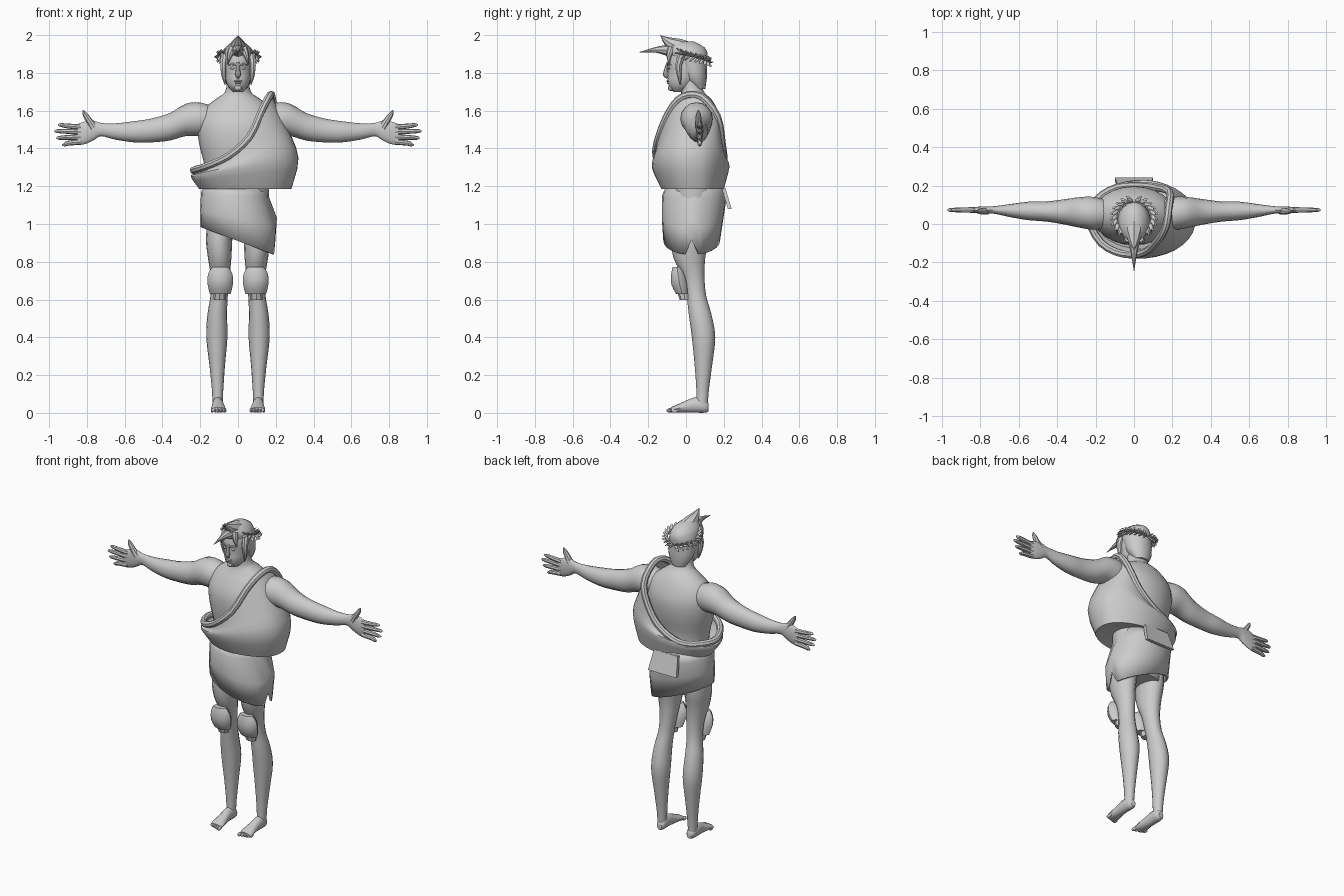
import bpy, bmesh, math
from mathutils import Vector, Matrix

cube = bpy.data.objects.get("Cube")
if cube:
    bpy.data.objects.remove(cube, do_unlink=True)

grey = bpy.data.materials.new("plain_grey")
grey.use_nodes = True
grey.diffuse_color = (0.6, 0.6, 0.6, 1)
grey.node_tree.nodes["Principled BSDF"].inputs["Base Color"].default_value = (0.6, 0.6, 0.6, 1)


def finish(ob, angle=40):
    bpy.ops.object.select_all(action='DESELECT')
    ob.select_set(True)
    bpy.context.view_layer.objects.active = ob
    if ob.type == 'CURVE':
        bpy.ops.object.convert(target='MESH')
    bpy.ops.object.shade_smooth_by_angle(angle=math.radians(angle))
    return ob


def from_bmesh(name, bm, angle=40):
    bmesh.ops.recalc_face_normals(bm, faces=bm.faces)
    me = bpy.data.meshes.new(name)
    bm.to_mesh(me)
    bm.free()
    me.materials.append(grey)
    ob = bpy.data.objects.new(name, me)
    bpy.context.collection.objects.link(ob)
    return finish(ob, angle)


def resample(pts, k, closed=False):
    """Catmull-Rom refinement of a list of tuples."""
    n = len(pts)
    get = lambda i: Vector(pts[i % n] if closed else pts[max(0, min(n - 1, i))])
    out = []
    for i in range(n if closed else n - 1):
        a, b, c, d = (get(i + j) for j in (-1, 0, 1, 2))
        for s in range(k):
            t = s / k
            out.append(b + (c - a) * (t / 2) + (a * 2 - b * 5 + c * 4 - d) * (t * t / 2)
                       + (b * 3 - a - c * 3 + d) * (t ** 3 / 2))
    if not closed:
        out.append(get(n - 1))
    return out


def skin(name, loops, caps=True, angle=40):
    bm = bmesh.new()
    rows = [[bm.verts.new(p) for p in loop] for loop in loops]
    for r, q in zip(rows, rows[1:]):
        for i in range(len(r)):
            j = (i + 1) % len(r)
            bm.faces.new((r[i], r[j], q[j], q[i]))
    if caps:
        bm.faces.new(rows[0])
        bm.faces.new(rows[-1])
    return from_bmesh(name, bm, angle)


def loft(name, axis, stations, n=16, k=3, side=1, angle=40):
    """Stations: position on axis, two centre coordinates, two radii."""
    loops = []
    for st in resample(stations, k):
        t, a, b, ra, rb = st
        loop = []
        for i in range(n):
            w = 2 * math.pi * i / n
            u, v = a + ra * math.cos(w), b + rb * math.sin(w)
            p = {'x': (t, u, v), 'y': (u, t, v), 'z': (u, v, t)}[axis]
            loop.append((p[0] * side, p[1], p[2]))
        loops.append(loop)
    return skin(name, loops, True, angle)


def tube(name, pts, closed=False, k=3, side=1):
    """Points: x, y, z, radius."""
    cu = bpy.data.curves.new(name, 'CURVE')
    cu.dimensions = '3D'
    cu.bevel_depth = 1
    cu.bevel_resolution = 2
    cu.use_fill_caps = True
    sp = cu.splines.new('POLY')
    path = resample(pts, k, closed)
    sp.points.add(len(path) - 1)
    for p, q in zip(sp.points, path):
        p.co = (q[0] * side, q[1], q[2], 1)
        p.radius = max(q[3], 0.0008)
    sp.use_cyclic_u = closed
    cu.materials.append(grey)
    ob = bpy.data.objects.new(name, cu)
    bpy.context.collection.objects.link(ob)
    return finish(ob)


def blob(name, loc, size, rot=None):
    bm = bmesh.new()
    bmesh.ops.create_uvsphere(bm, u_segments=8, v_segments=6, radius=1)
    m = Matrix.Translation(loc) @ (rot or Matrix()) @ Matrix.Diagonal((*size, 1))
    bmesh.ops.transform(bm, matrix=m, verts=bm.verts)
    return from_bmesh(name, bm)


# Torso and neck
loft("torso", 'z', [(.92, 0, .04, .14, .1), (1.05, 0, .04, .16, .12), (1.2, 0, .04, .165, .13),
                    (1.3, 0, .035, .175, .13), (1.42, 0, .04, .205, .15), (1.52, 0, .045, .215, .15),
                    (1.6, 0, .05, .19, .12), (1.66, 0, .05, .12, .085), (1.7, 0, .035, .068, .06),
                    (1.77, 0, .02, .058, .055)], n=24)

# Head and face
loft("head", 'z', [(1.7, 0, -.04, .025, .025), (1.725, 0, -.03, .05, .058), (1.76, 0, -.015, .066, .083),
                   (1.8, 0, 0, .073, .097), (1.85, 0, .005, .077, .105), (1.9, 0, .01, .072, .1),
                   (1.94, 0, .01, .045, .07)], n=20)
tube("nose", [(0, -.093, 1.855, .009), (0, -.104, 1.82, .011), (0, -.106, 1.79, .015), (0, -.096, 1.776, .008)])
blob("upper_lip", (0, -.094, 1.757), (.022, .01, .005))
blob("lower_lip", (0, -.091, 1.746), (.018, .01, .006))
blob("chin", (0, -.078, 1.72), (.022, .018, .016))

# Hair with forward spikes
loft("hair_cap", 'z', [(1.715, 0, .072, .045, .03), (1.77, 0, .05, .078, .06), (1.83, 0, .036, .084, .074),
                       (1.87, 0, .022, .085, .09), (1.9, 0, .01, .08, .105), (1.935, 0, 0, .066, .098),
                       (1.965, 0, -.01, .03, .055)], n=16, k=2)
tube("crown_spike", [(0, .02, 1.9, .06), (0, -.04, 1.935, .048), (0, -.095, 1.965, .026), (0, -.135, 1.998, .002)])
tube("front_spike", [(0, -.02, 1.9, .05), (0, -.09, 1.918, .032), (0, -.16, 1.922, .015), (0, -.245, 1.91, .001)])
for s in (1, -1):
    tube("sideburn", [(.07, -.02, 1.9, .022), (.077, -.04, 1.84, .018), (.075, -.035, 1.78, .012),
                      (.068, -.03, 1.735, .002)], side=s)
    tube("fringe_lock", [(.03, -.075, 1.93, .022), (.045, -.09, 1.89, .014), (.055, -.088, 1.845, .002)], side=s)
    blob("eye", (s * .028, -.089, 1.825), (.013, .008, .007))
    tube("brow", [(.012, -.096, 1.84, .005), (.03, -.093, 1.847, .006), (.05, -.08, 1.842, .003)], side=s)

# Laurel wreath, open at the front
for s in (1, -1):
    stem = []
    for i in range(9):
        w = math.radians(-38 + 15.5 * i)
        c = Vector((s * .092 * math.cos(w), .035 + .083 * math.sin(w), 1.905 - .006 * i))
        stem.append((c.x, c.y, c.z, .005))
        for j, tilt in enumerate((-.7, 0, .7)):
            out = Vector((s * math.cos(w), math.sin(w), 0))
            along = Vector((s * math.sin(w), -math.cos(w), 0))
            d = (along * .8 + out * (.75 if j == 1 else .45) + Vector((0, 0, tilt))).normalized()
            rot = d.to_track_quat('X', 'Z').to_matrix().to_4x4()
            blob("wreath_leaf", c + d * .02, (.024, .009, .004), rot)
    tube("wreath_stem", stem, k=1)

for s in (1, -1):
    # Arm and palm
    loft("arm", 'x', [(.1, .05, 1.55, .06, .06), (.2, .055, 1.555, .085, .088), (.28, .06, 1.55, .08, .085),
                      (.36, .063, 1.515, .066, .073), (.46, .065, 1.495, .052, .063), (.55, .068, 1.488, .048, .056),
                      (.65, .07, 1.49, .033, .043), (.725, .073, 1.5, .02, .035), (.765, .073, 1.495, .019, .052),
                      (.81, .073, 1.483, .017, .06), (.85, .073, 1.473, .012, .055)], side=s)
    # Fingers and thumb
    for name, z0, x1, z1 in (("index", 1.513, .953, 1.524), ("middle", 1.488, .972, 1.492),
                             ("ring", 1.461, .962, 1.456), ("little", 1.435, .932, 1.42)):
        tube(name + "_finger", [(.83, .073, z0, .015), (.9, .073, (z0 + z1) / 2, .013),
                                (x1 - .015, .073, z1, .01), (x1, .073, z1, .003)], side=s)
    tube("thumb", [(.765, .07, 1.51, .022), (.79, .066, 1.55, .017), (.81, .066, 1.58, .013),
                   (.82, .066, 1.602, .004)], side=s)
    # Leg
    loft("leg", 'z', [(.03, .108, .085, .026, .03), (.12, .108, .088, .03, .033), (.25, .11, .092, .041, .046),
                      (.4, .112, .093, .056, .062), (.52, .11, .075, .052, .06), (.62, .1, .055, .046, .052),
                      (.72, .094, .04, .05, .058), (.82, .097, .018, .062, .084), (.92, .1, .02, .07, .1),
                      (1.02, .09, .03, .07, .1)], side=s)
    # Foot and toes
    loft("foot", 'y', [(.12, .105, .028, .016, .02), (.1, .106, .036, .028, .035), (.05, .107, .042, .03, .041),
                       (0, .105, .033, .033, .032), (-.05, .104, .022, .04, .021), (-.08, .103, .016, .038, .014)],
         n=12, side=s)
    for i in range(5):
        blob("toe", (s * (.071 + .0165 * i), -.084 + .006 * i, .013), (.01 - .0007 * i, .02, .012))
    # Knee pad
    loft("knee_pad", 'z', [(.63, .094, -.02, .055, .034), (.68, .094, -.034, .067, .046),
                           (.735, .094, -.042, .065, .038), (.772, .094, -.048, .042, .024)], n=10, k=2, side=s)
    loft("knee_pad_strap", 'z', [(.597, .098, -.006, .032, .027), (.645, .096, -.012, .034, .036)], n=8, k=1, side=s)

# Skirt with a slanted hem and a side notch
loops = []
for t, cx, rx, cy, ry in ((0, -.015, .165, .05, .15), (.2, -.018, .178, .045, .172),
                          (.6, .003, .203, .035, .163), (1, 0, .198, .03, .15)):
    loop = []
    for i in range(24):
        w = 2 * math.pi * i / 24
        x, y = cx + rx * math.cos(w), cy + ry * math.sin(w)
        hem = .91 - .37 * x + (.08 if i == 0 else 0)
        loop.append((x, y, 1.21 + (hem - 1.21) * t))
    loops.append(loop)
skirt = skin("skirt", loops, False)
wall = skirt.modifiers.new("thickness", 'SOLIDIFY')
wall.thickness = .012

# Loose cloth end at the back of the waist
bm = bmesh.new()
bmesh.ops.create_cube(bm, size=1)
for v in bm.verts:
    low = v.co.z < 0
    v.co = Vector((v.co.x * (.2 if low else .17), (.232 if low else .195) + v.co.y * .02, 1.08 if low else 1.2))
from_bmesh("back_flap", bm, 30)

# Draped sash over the left shoulder
rim = [(-.235, .03, 1.285), (-.17, -.1, 1.305), (-.05, -.158, 1.36), (.06, -.145, 1.46), (.125, -.085, 1.6),
       (.165, -.015, 1.675), (.18, .08, 1.675), (.185, .165, 1.57), (.12, .19, 1.43), (.03, .2, 1.34),
       (-.09, .19, 1.285), (-.19, .13, 1.28)]
angles = [math.radians(a) for a in (180, 216, 246, 275, 308, 340, 375, 402, 430, 456, 484, 515)]


def oval(cx, cy, rx, ry, height):
    return [Vector((cx + rx * math.cos(w), cy + ry * math.sin(w), height(w))) for w in angles]


belly = oval(.037, .025, .287, .205, lambda w: 1.3 + .05 * math.cos(w))
hem = oval(.04, .035, .245, .165, lambda w: 1.185)
waist = oval(0, .04, .15, .11, lambda w: 1.2)
upper = [Vector(r) * .5 + b * .5 + Vector((.01, 0, 0)) for r, b in zip(rim, belly)]
sash = [resample(l, 3, True) for l in (waist, hem, belly, upper, rim)]
skin("sash", sash[:1] + [list(p) for p in zip(*[resample(c, 3) for c in zip(*sash[1:])])], False)
tube("sash_roll", [(x, y, z, .02) for x, y, z in rim], True)
